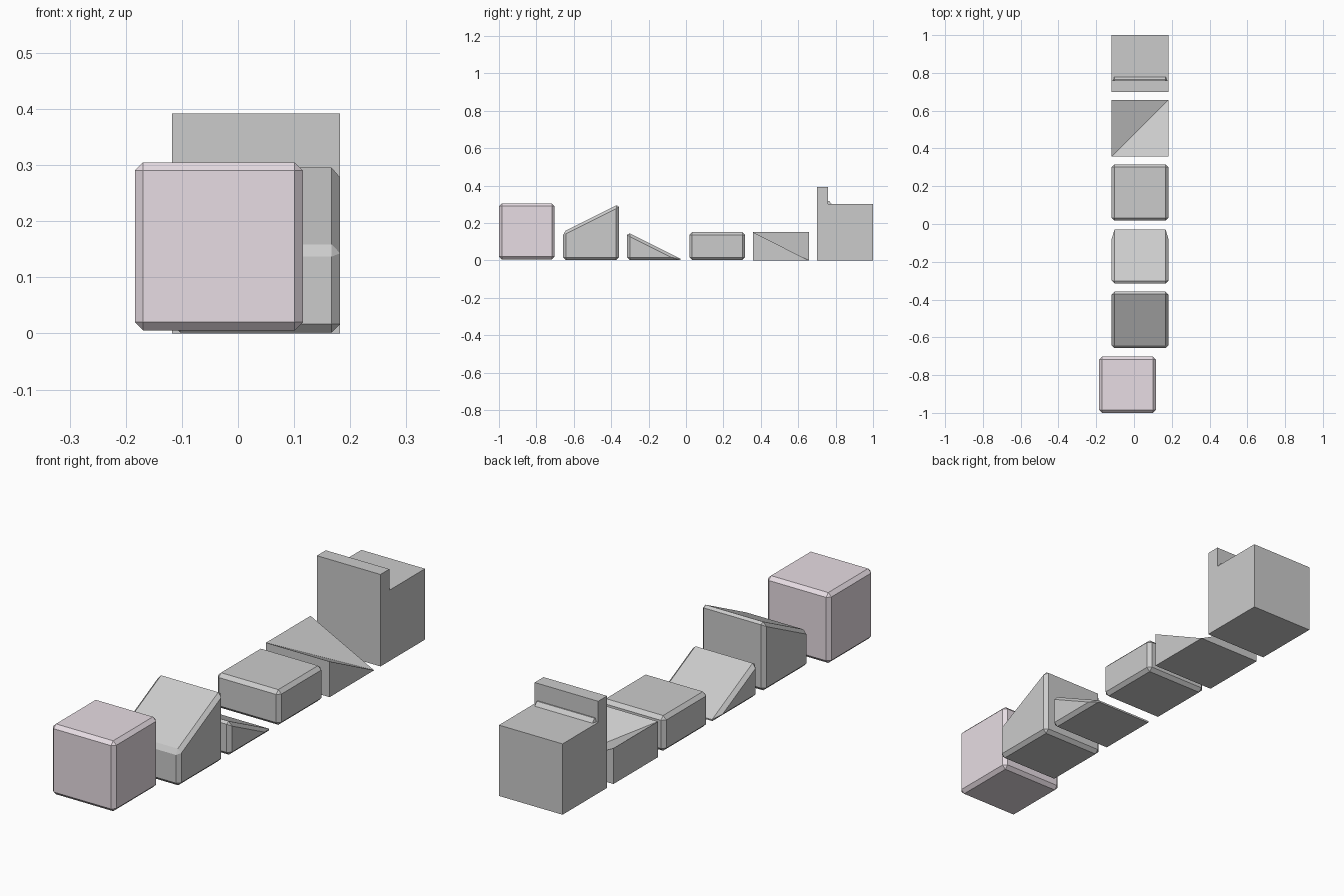
import bpy, bmesh

if "Cube" in bpy.data.objects:
    bpy.data.objects.remove(bpy.data.objects["Cube"])

X0, X1 = -0.118, 0.182


def mesh_object(name, verts, faces, bevel=0.0):
    bm = bmesh.new()
    vs = [bm.verts.new(v) for v in verts]
    for f in faces:
        bm.faces.new([vs[i] for i in f])
    bmesh.ops.recalc_face_normals(bm, faces=bm.faces)
    if bevel:
        bmesh.ops.bevel(bm, geom=bm.edges[:], offset=bevel, segments=1,
                        affect='EDGES', profile=0.5, clamp_overlap=True)
    me = bpy.data.meshes.new(name)
    bm.to_mesh(me)
    bm.free()
    ob = bpy.data.objects.new(name, me)
    bpy.context.collection.objects.link(ob)
    return ob


def extrude_x(name, profile, x0=X0, x1=X1, bevel=0.0, inset=0.0):
    """Sweep a (y, z) profile along x; inset tapers all but the first point."""
    n = len(profile)
    ins = [0.0] + [inset] * (n - 1)
    verts = [(x0 + d, y, z) for d, (y, z) in zip(ins, profile)]
    verts += [(x1 - d, y, z) for d, (y, z) in zip(ins, profile)]
    faces = [tuple(range(n)), tuple(range(n, 2 * n))]
    faces += [(i, (i + 1) % n, n + (i + 1) % n, n + i) for i in range(n)]
    return mesh_object(name, verts, faces, bevel)


# Tinted full-height block
block = extrude_x("full_block", [(-1, .005), (-.702, .005), (-.702, .305), (-1, .305)],
                  -0.184, 0.116, bevel=0.015)
mat = bpy.data.materials.new("pale_pink")
mat.diffuse_color = (0.8, 0.72, 0.77, 1)
mat.use_nodes = True
mat.node_tree.nodes["Principled BSDF"].inputs["Base Color"].default_value = mat.diffuse_color
block.data.materials.append(mat)

# Tall ramp block
extrude_x("tall_ramp", [(-.657, .002), (-.358, .002), (-.358, .302), (-.657, .152)], bevel=0.015)

# Low ramp wedge
extrude_x("low_ramp", [(-.315, .002), (-.015, .002), (-.315, .152)], bevel=0.015)

# Half-height block
extrude_x("half_block", [(.018, .002), (.316, .002), (.316, .152), (.018, .152)], bevel=0.015)

# Inner corner ramp: three high corners, one low corner, valley on the diagonal
ya, yb, h = .357, .657, .152
mesh_object("corner_ramp",
            [(X0, ya, 0), (X1, ya, 0), (X1, yb, 0), (X0, yb, 0),
             (X0, ya, h), (X1, ya, h), (X0, yb, h)],
            [(0, 1, 2, 3), (0, 1, 5, 4), (1, 2, 5), (2, 3, 6), (3, 0, 4, 6),
             (4, 5, 2), (4, 2, 6)])

# Block with a raised front wall
extrude_x("walled_block", [(.70, 0), (1, 0), (1, .302), (.76, .302), (.76, .392), (.70, .392)])

# Small fillet strip at the foot of the wall
extrude_x("wall_strip", [(.759, .301), (.78, .301), (.765, .318), (.759, .318)],
          -0.11, 0.174, inset=0.006)
